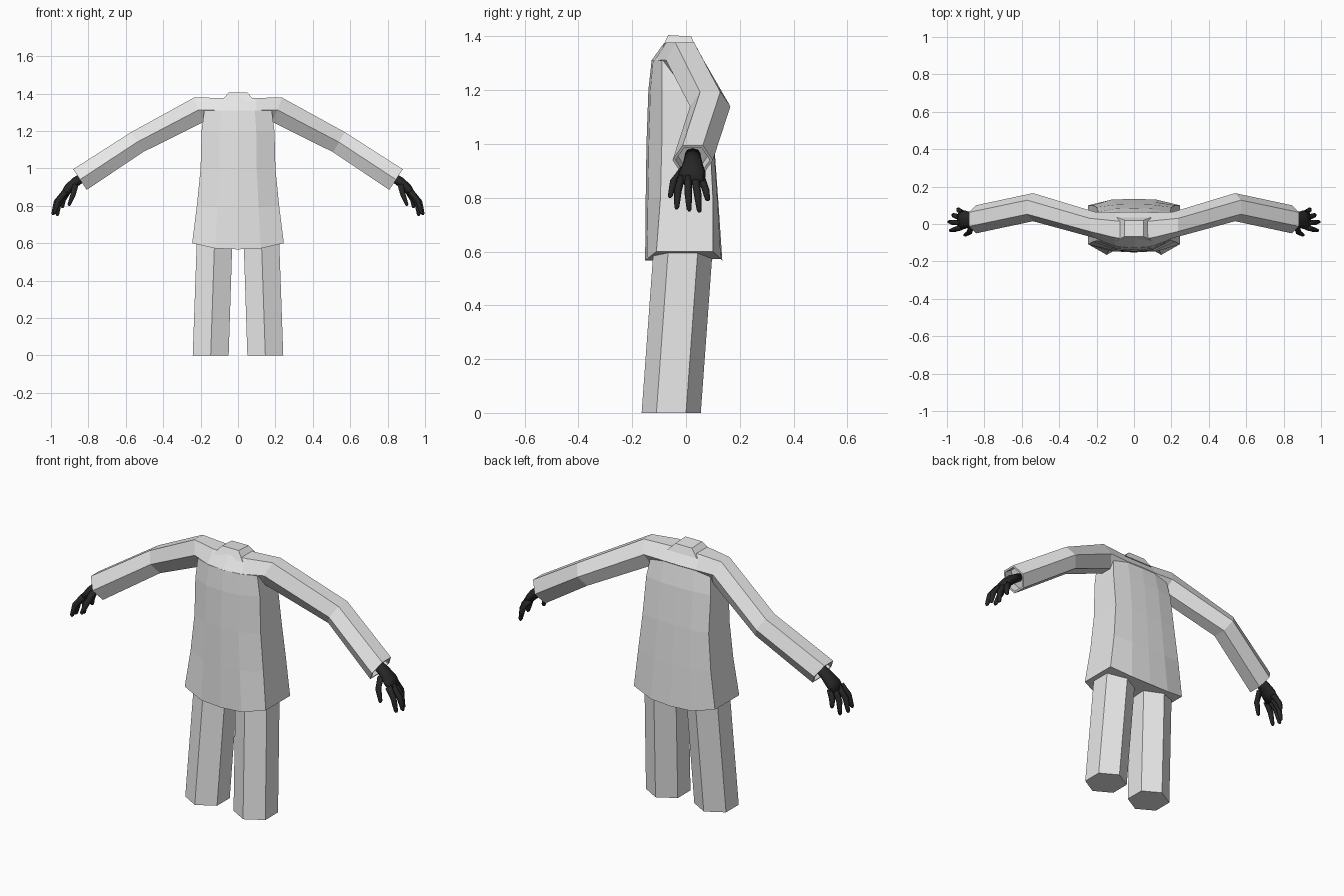
import bpy, bmesh, math
from mathutils import Vector

if "Cube" in bpy.data.objects:
    bpy.data.objects.remove(bpy.data.objects["Cube"])


def material(name, rgb):
    m = bpy.data.materials.new(name)
    m.diffuse_color = (*rgb, 1)
    m.use_nodes = True
    m.node_tree.nodes["Principled BSDF"].inputs["Base Color"].default_value = m.diffuse_color
    return m


CLOTH = material("pale grey cloth", (0.8, 0.8, 0.8))
GLOVE = material("black glove", (0.02, 0.02, 0.02))


def loft(name, rings, mat, cap_start=True, cap_end=True, mirror=False, smooth=False):
    """Skin a list of equal-length point rings."""
    bm = bmesh.new()
    vs = [[bm.verts.new(p) for p in ring] for ring in rings]
    n = len(rings[0])
    for a, b in zip(vs, vs[1:]):
        for i in range(n):
            j = (i + 1) % n
            bm.faces.new((a[i], a[j], b[j], b[i]))
    if cap_start:
        bm.faces.new(vs[0][::-1])
    if cap_end:
        bm.faces.new(vs[-1])
    bmesh.ops.recalc_face_normals(bm, faces=bm.faces)
    # open tubes: make sure the skin faces outward
    f = bm.faces[:][0]
    mid = sum((Vector(p) for p in rings[0] + rings[1]), Vector()) / (2 * n)
    if f.normal.dot(f.calc_center_median() - mid) < 0:
        bmesh.ops.reverse_faces(bm, faces=bm.faces[:])
    if smooth:
        for face in bm.faces:
            face.smooth = True
    me = bpy.data.meshes.new(name)
    bm.to_mesh(me)
    bm.free()
    me.materials.append(mat)
    ob = bpy.data.objects.new(name, me)
    bpy.context.collection.objects.link(ob)
    if mirror:
        ob.modifiers.new("mirror", 'MIRROR').use_axis[0] = True
    return ob


def tube_rings(stations, sides=6):
    """Rings across a path in x-z; station = x, y, z, half width in y, half thickness."""
    rings = []
    top = max(math.sin(2 * math.pi * i / sides) for i in range(sides))
    for k, (x, y, z, hw, ht) in enumerate(stations):
        a, b = stations[max(k - 1, 0)], stations[min(k + 1, len(stations) - 1)]
        t = Vector((b[0] - a[0], 0, b[2] - a[2])).normalized()
        nrm = Vector((-t.z, 0, t.x))
        ring = []
        for i in range(sides):
            ang = 2 * math.pi * i / sides
            ring.append(Vector((x, y + hw * math.cos(ang), z)) + nrm * (ht * math.sin(ang) / top))
        rings.append(ring)
    return rings


# Shoulders and sleeves: a hexagonal tube with a turned-in cuff
arm = tube_rings([(0, -.032, 1.31, .097, .067), (.1, -.028, 1.31, .09, .067),
                  (.21, -.005, 1.313, .07, .07), (.54, .09, 1.14, .075, .062),
                  (.845, .025, .94, .075, .066)])
centre = Vector((.845, .025, .94))
inward = Vector((-.84, 0, .55)) * .05
lip = [centre + (p - centre) * .85 for p in arm[-1]]
arm += [lip, [p + inward for p in lip]]
loft("shoulders_and_sleeves", arm, CLOTH, cap_start=False, mirror=True)

# Coat body: flared, with narrow side panels and a hem that dips front and back
# z, half width, front side y, front middle y, back side y, back middle y, dip
SECTIONS = [(.60, .245, -.11, -.152, .10, .135, .033),
            (.80, .22, -.095, -.15, .10, .12, .01),
            (1.0, .20, -.09, -.147, .09, .105, 0),
            (1.2, .195, -.09, -.14, .065, .085, 0),
            (1.31, .18, -.09, -.128, .045, .062, 0)]
BULGE = [(-1, 0), (-.5, .85), (0, 1), (.5, .85), (1, 0)]
body = []
for z, w, fs, fm, bs, bmid, dip in SECTIONS:
    ring = [Vector((w * u, fs + (fm - fs) * k, z - dip * k)) for u, k in BULGE]
    ring += [Vector((-w * u, bs + (bmid - bs) * k, z - dip * k)) for u, k in BULGE]
    body.append(ring)
loft("coat_body", body, CLOTH)


# Collar stub
def rectangle(w, y0, y1, z0, z1):
    return [Vector(p) for p in ((-w, y0, z0), (w, y0, z0), (w, y1, z1), (-w, y1, z1))]


loft("collar", [rectangle(.09, -.088, .035, 1.36, 1.36),
                rectangle(.05, -.066, .02, 1.405, 1.40)], CLOTH)


# Trouser legs: slanting hexagonal prisms with a corner at the front
def hexagon(x, y, z, rx, ry):
    return [Vector((x + rx * math.sin(math.pi * i / 3) / .866,
                    y - ry * math.cos(math.pi * i / 3), z)) for i in range(6)]


loft("trouser_leg", [hexagon(.146, -.055, 0, .096, .11),
                     hexagon(.125, -.01, .62, .095, .11)], CLOTH, mirror=True)

# Gloved hand: palm plus five tapered, curled fingers
palm = [(.81, .025, .965, .028, .022), (.865, .025, .93, .036, .026),
        (.905, .023, .893, .05, .026), (.932, .02, .86, .05, .018)]
loft("palm", tube_rings(palm, 8), GLOVE, mirror=True, smooth=True)

FINGERS = {  # root, knuckle, tip
    "thumb": ((.868, -.005, .915), (.88, -.045, .865), (.905, -.06, .80)),
    "index_finger": ((.922, -.018, .875), (.962, -.03, .825), (.982, -.035, .757)),
    "middle_finger": ((.925, .008, .875), (.972, .008, .82), (.99, .012, .75)),
    "ring_finger": ((.92, .034, .872), (.957, .043, .815), (.967, .05, .745)),
    "little_finger": ((.91, .056, .875), (.935, .073, .83), (.94, .081, .788)),
}
for name, (a, b, c) in FINGERS.items():
    a, b, c = Vector(a), Vector(b), Vector(c)
    path = [(a, .016), ((a + b) / 2, .0145), (b, .014), ((b + c) / 2, .0115), (c.lerp(b, .1), .009), (c, .004)]
    loft(name, tube_rings([(*p, r, r) for p, r in path], 6), GLOVE, mirror=True, smooth=True)
